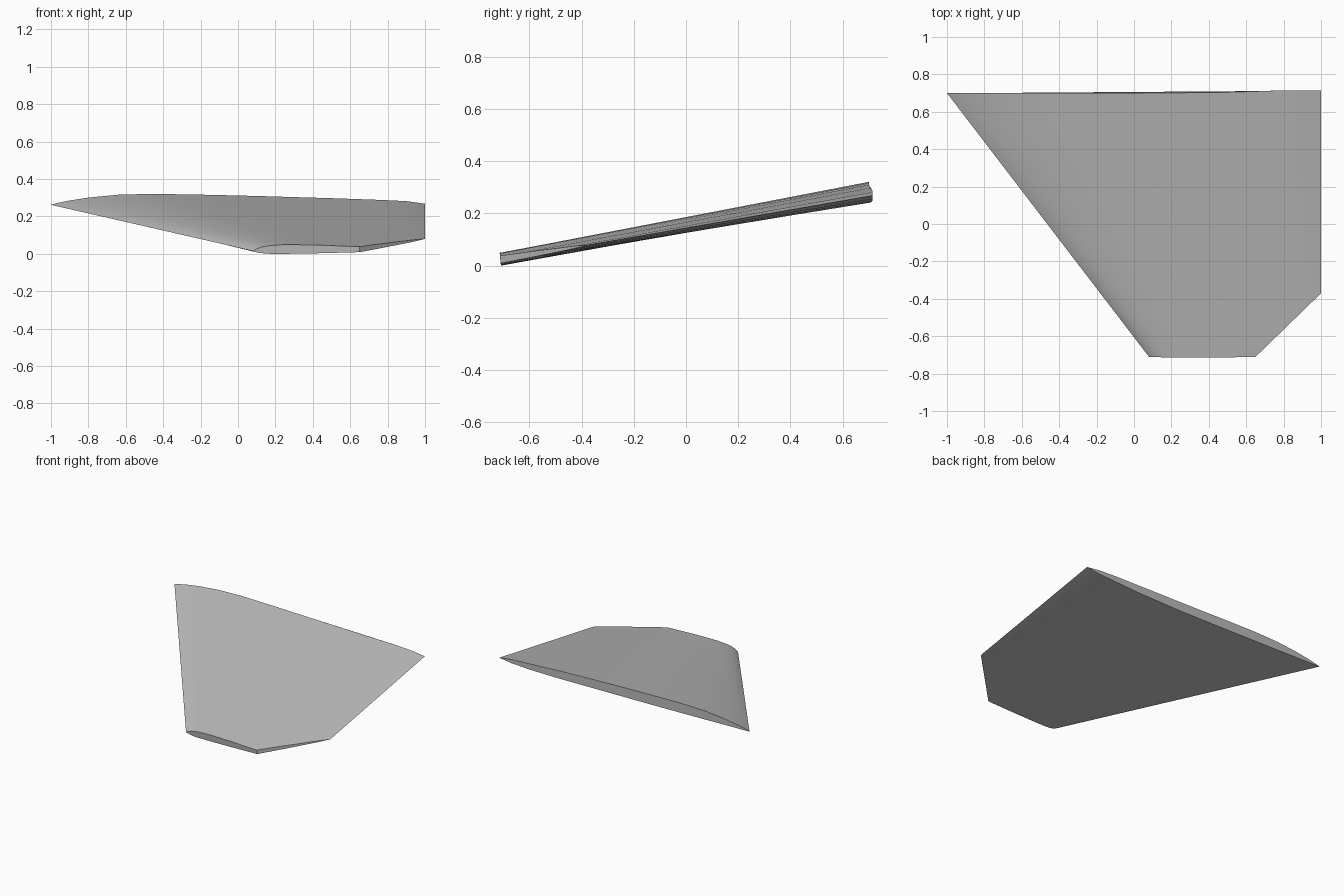
import bpy, bmesh
from mathutils import Vector

cube = bpy.data.objects.get("Cube")
if cube:
    bpy.data.objects.remove(cube, do_unlink=True)

grey = bpy.data.materials.new("plain grey")
grey.use_nodes = True
grey.diffuse_color = (0.5, 0.5, 0.5, 1)
grey.node_tree.nodes["Principled BSDF"].inputs["Base Color"].default_value = (0.5, 0.5, 0.5, 1)

# Section: chord fraction, height above the chord at the root and at the tip
UPPER = [(0, 0, 0), (.02, .011, .011), (.05, .023, .021), (.1, .038, .029),
         (.18, .053, .033), (.27, .057, .032), (.4, .052, .029), (.55, .044, .022),
         (.75, .031, .014), (.88, .021, .007), (.95, .014, .003), (1, 0, 0)]
LOWER = [(.95, -.013, -.002), (.88, -.02, -.004), (.77, -.025, -.007), (.6, -.024, -.01),
         (.4, -.018, -.014), (.2, -.01, -.016), (.08, -.004, -.015), (.03, -.002, -.009)]
SECTION = UPPER + LOWER
STATIONS = 10


def mix(a, b, t):
    return a + (b - a) * t


def wing_point(u, root, tip, t):
    """Point on the wing skin, t running from the root (0) to the tip (1)."""
    x = mix(mix(-1, .08, t), 1, u)
    step = min(max((u - .72) / .1, 0), 1) * .013
    y = mix(.70 + step, -.71 - .1 * tip, t)
    z = mix(mix(.262, .015, t), mix(.268, .021, t), u) + mix(root, tip, t)
    return Vector((x, y, z))


# Wing skin lofted from root to tip, with flat end caps
bm = bmesh.new()
rings = [[bm.verts.new(wing_point(*p, i / STATIONS)) for p in SECTION]
         for i in range(STATIONS + 1)]
n = len(SECTION)
for a, b in zip(rings, rings[1:]):
    for k in range(n):
        j = (k + 1) % n
        bm.faces.new((a[k], a[j], b[j], b[k]))
bm.faces.new(rings[0])
bm.faces.new(rings[-1])

# Clipped rear corner of the tip
cut = bmesh.ops.bisect_plane(bm, geom=bm.verts[:] + bm.edges[:] + bm.faces[:],
                             plane_co=(.65, -.71, 0), plane_no=(.34, -.35, 0),
                             clear_outer=True)
edges = [e for e in cut["geom_cut"] if isinstance(e, bmesh.types.BMEdge)]
bmesh.ops.holes_fill(bm, edges=edges, sides=0)
bmesh.ops.recalc_face_normals(bm, faces=bm.faces[:])

mesh = bpy.data.meshes.new("wing_fin")
bm.to_mesh(mesh)
bm.free()
mesh.materials.append(grey)
wing = bpy.data.objects.new("wing_fin", mesh)
bpy.context.collection.objects.link(wing)
bpy.context.view_layer.objects.active = wing
wing.select_set(True)
bpy.ops.object.shade_smooth_by_angle(angle=0.6)
